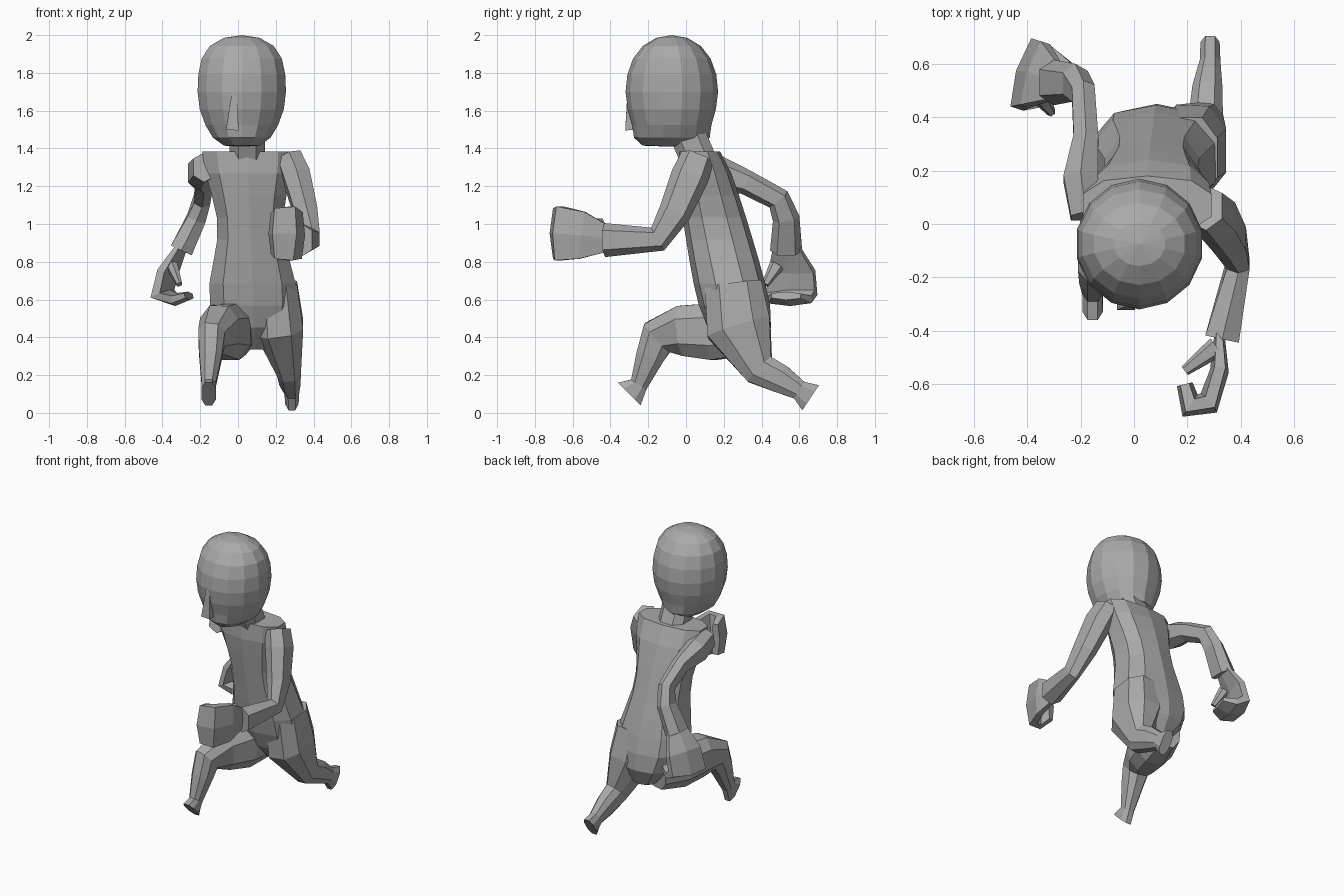
import bpy, bmesh, math
from mathutils import Vector

default_cube = bpy.data.objects.get("Cube")
if default_cube:
    bpy.data.objects.remove(default_cube)

GREY = (.4, .4, .4, 1)
clay = bpy.data.materials.new("clay_grey")
clay.use_nodes = True
clay.diffuse_color = GREY
clay.node_tree.nodes["Principled BSDF"].inputs["Base Color"].default_value = GREY

SIDEWAYS, BACKWARD, UPWARD = Vector((1, 0, 0)), Vector((0, 1, 0)), Vector((0, 0, 1))


def finish(name, bm):
    """Turn a finished bmesh into a flat-shaded object."""
    bmesh.ops.recalc_face_normals(bm, faces=bm.faces)
    mesh = bpy.data.meshes.new(name)
    bm.to_mesh(mesh)
    bm.free()
    mesh.materials.append(clay)
    bpy.context.collection.objects.link(bpy.data.objects.new(name, mesh))


def add_ring(bm, centre, u, v, sides):
    """Slightly squared oval of vertices spanned by the half axes u and v."""
    ring = []
    for k in range(sides):
        angle = math.tau * (k + .5) / sides
        c, s = math.cos(angle), math.sin(angle)
        c = math.copysign(abs(c) ** .8, c)
        s = math.copysign(abs(s) ** .8, s)
        ring.append(bm.verts.new(centre + u * c + v * s))
    return ring


def skin(name, bm, rings):
    """Bridge consecutive rings and close both ends."""
    for lower, upper in zip(rings, rings[1:]):
        for k in range(len(lower)):
            bm.faces.new((lower[k - 1], lower[k], upper[k], upper[k - 1]))
    bm.faces.new(rings[0])
    bm.faces.new(rings[-1])
    finish(name, bm)


def limb(name, joints, across=SIDEWAYS, width=.8, depth=1, sides=6, end_width=None):
    """Tube through joints (x, y, z, radius), mitred where it bends."""
    bm = bmesh.new()
    points = [Vector(joint[:3]) for joint in joints]
    steps = [(b - a).normalized() for a, b in zip(points, points[1:])]
    before, after = [steps[0]] + steps, steps + [steps[-1]]
    widths = [width] * len(steps) + [end_width or width]
    rings = []
    for point, joint, wide, arriving, leaving in zip(points, joints, widths, before, after):
        along = (arriving + leaving).normalized()
        mitre = 1 / max(along.dot(leaving), .7)
        u = (across - along * across.dot(along)).normalized()
        v = along.cross(u) * mitre
        rings.append(add_ring(bm, point, u * joint[3] * wide, v * joint[3] * depth, sides))
    skin(name, bm, rings)


# Head: faceted egg with a broad crown and a long, narrow, flat-bottomed jaw
bm = bmesh.new()
bmesh.ops.create_uvsphere(bm, u_segments=14, v_segments=10, radius=1)
for vert in bm.verts:
    x, y, z = vert.co
    crown, jaw = max(z, 0) ** 2, max(-z, 0) ** 6
    x *= 1 + .35 * crown + .4 * jaw
    y *= 1 + .1 * crown + 1.4 * jaw
    vert.co = (.02 + .24 * x, -.075 + .245 * y, 1.7 + .3 * max(z, -.97))
finish("head", bm)

limb("nose", [(-.03, -.28, 1.5, .055), (-.02, -.295, 1.7, .02)], sides=4)
limb("neck", [(.05, .07, 1.33, .1), (.05, .01, 1.47, .1)], width=1, sides=8)

# Torso: leans back toward the hips, narrows at the waist, rounds off below
bm = bmesh.new()
rings = []
for step in range(10):
    t = step / 9
    closing = 1 - .6 * t ** 10
    half_width = closing * (.215 + .035 * math.cos(math.tau * t / .76))
    half_depth = closing * (.11 + .1 * math.sqrt(t))
    centre = Vector((.05 + .04 * t, .07 + .24 * t, 1.385 - 1.05 * t))
    rings.append(add_ring(bm, centre, SIDEWAYS * half_width, BACKWARD * half_depth, 10))
skin("torso", bm, rings)

# Legs in mid stride, the left one trailing
limb("left_leg", [(.2, .25, .68, .16), (.22, .28, .45, .18), (.27, .39, .23, .09),
                  (.275, .5, .18, .08), (.285, .6, .12, .055), (.285, .66, .08, .085)],
     width=.75, sides=8, end_width=.45)
limb("right_leg", [(0, .33, .42, .12), (-.05, .15, .43, .16), (-.1, -.02, .435, .14),
                   (-.14, -.15, .4, .095), (-.145, -.19, .3, .08),
                   (-.155, -.25, .15, .05), (-.155, -.3, .1, .09)],
     width=.8, sides=8, end_width=.45)

# Arms in opposite swing
limb("left_arm", [(.27, .06, 1.35, .09), (.31, .02, 1.25, .1), (.36, -.06, 1.06, .085),
                  (.39, -.15, .92, .06), (.33, -.43, .915, .09)])
limb("right_arm", [(-.18, .03, 1.3, .08), (-.2, .17, 1.27, .09), (-.18, .32, 1.22, .065),
                   (-.19, .49, 1.13, .06), (-.22, .53, 1.03, .07), (-.3, .53, .86, .085)])

# Hands: broad flat palms whose fingers curl inward, with a separate thumb
limb("left_hand", [(.32, -.42, .92, .08), (.32, -.55, .94, .14), (.28, -.67, .95, .16),
                   (.21, -.68, .95, .15), (.19, -.6, .95, .12)], across=UPWARD, width=1, depth=.25)
limb("left_thumb", [(.31, -.46, 1, .04), (.19, -.55, 1, .02)], across=UPWARD)
limb("right_hand", [(-.3, .53, .88, .08), (-.37, .56, .75, .14), (-.4, .56, .63, .15),
                    (-.33, .55, .6, .13), (-.26, .53, .62, .09)],
     across=Vector((.3, .9, 0)), width=1, depth=.25)
limb("right_thumb", [(-.35, .48, .78, .04), (-.31, .42, .68, .02)])
